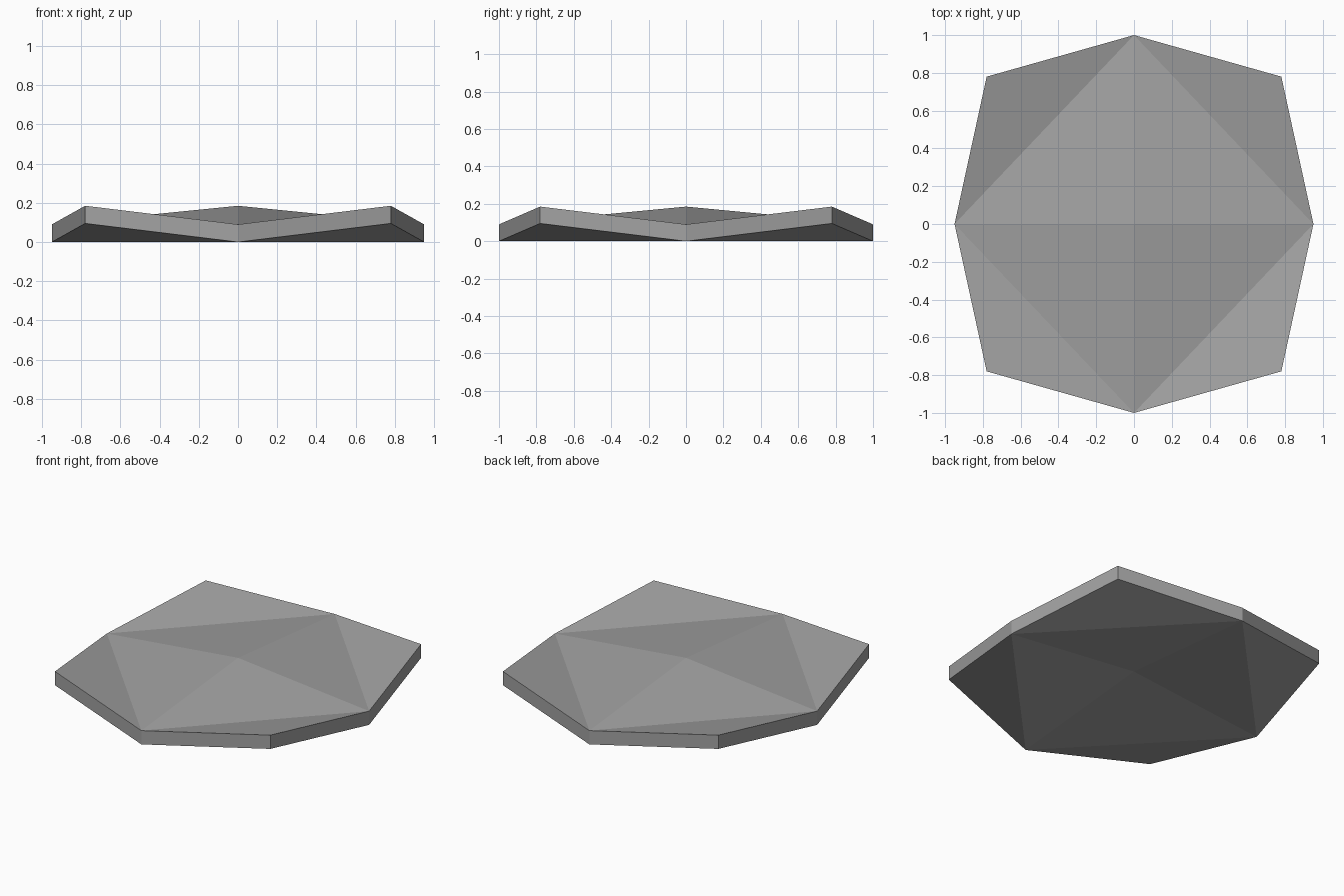
import bpy
import bmesh

if "Cube" in bpy.data.objects:
    bpy.data.objects.remove(bpy.data.objects["Cube"], do_unlink=True)

THICKNESS = 0.09
RISE = 0.095
HALF_X, HALF_Y, CORNER = 0.95, 1.0, 0.78

# Stone grey material
stone = bpy.data.materials.new("stone_grey")
stone.use_nodes = True
grey = (0.36, 0.36, 0.36, 1)
stone.diffuse_color = grey
stone.node_tree.nodes["Principled BSDF"].inputs["Base Color"].default_value = grey

# Upper skin: a fan round the raised centre plus four raised corner flaps
bm = bmesh.new()
centre = bm.verts.new((0, 0, RISE))
mids = [bm.verts.new((x * HALF_X, y * HALF_Y, 0))
        for x, y in ((1, 0), (0, 1), (-1, 0), (0, -1))]
corners = [bm.verts.new((x * CORNER, y * CORNER, RISE))
           for x, y in ((1, 1), (-1, 1), (-1, -1), (1, -1))]
for i, corner in enumerate(corners):
    a, b = mids[i], mids[(i + 1) % 4]
    bm.faces.new((centre, a, b))
    bm.faces.new((a, corner, b))

# Thicken straight up so the rim stays vertical
lower = bm.faces[:]
result = bmesh.ops.extrude_face_region(bm, geom=lower, use_keep_orig=True)
top = [v for v in result["geom"] if isinstance(v, bmesh.types.BMVert)]
bmesh.ops.translate(bm, verts=top, vec=(0, 0, THICKNESS))
bmesh.ops.recalc_face_normals(bm, faces=bm.faces)

mesh = bpy.data.meshes.new("faceted_slab")
bm.to_mesh(mesh)
bm.free()
mesh.materials.append(stone)
slab = bpy.data.objects.new("faceted_slab", mesh)
bpy.context.collection.objects.link(slab)
